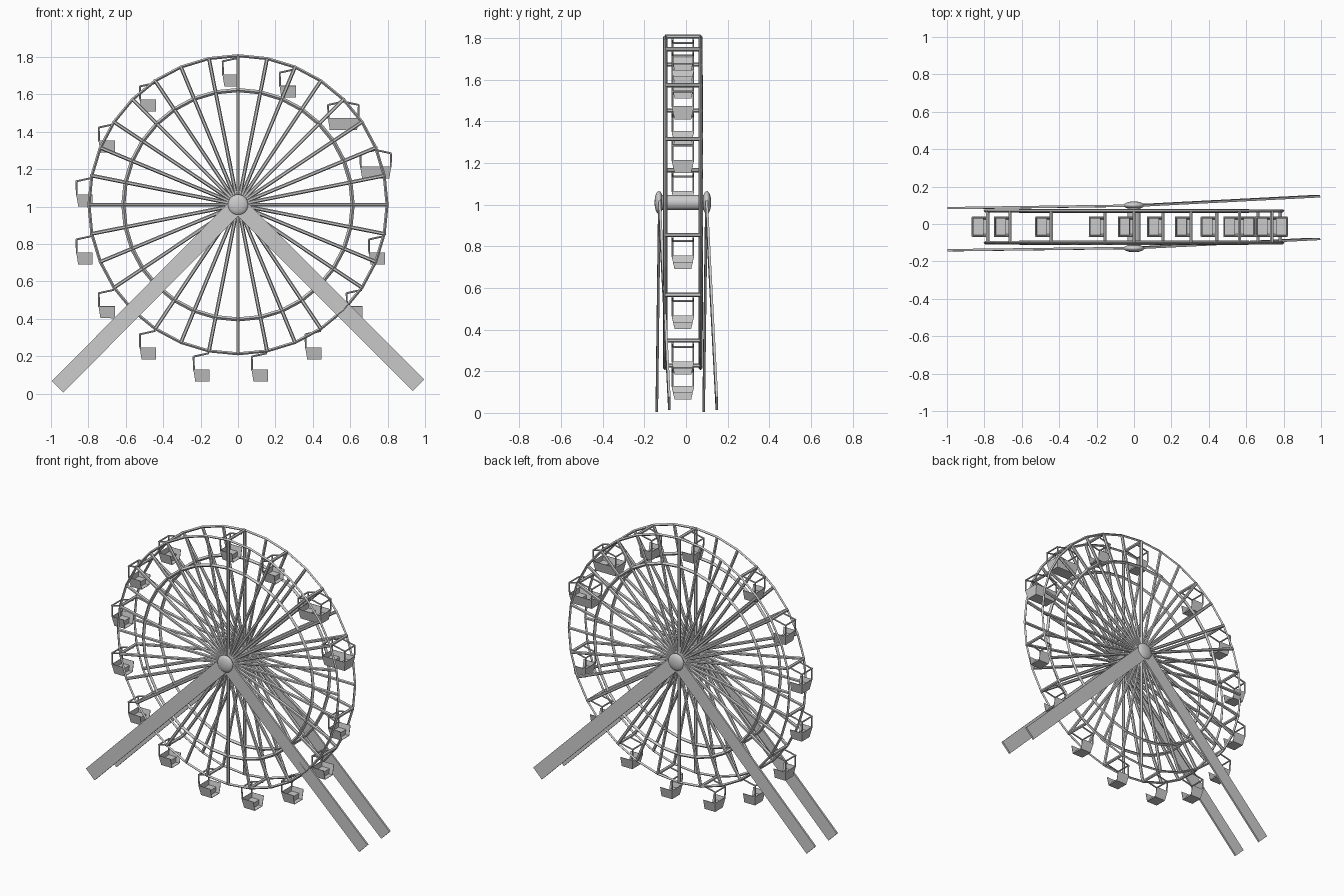
import bpy, bmesh, math
from mathutils import Vector, Matrix

if "Cube" in bpy.data.objects:
    bpy.data.objects.remove(bpy.data.objects["Cube"])

CZ, CY, HALF = 1.01, -0.015, 0.085      # wheel centre height, depth centre, half width
R_OUT, R_IN, N = 0.797, 0.613, 32


def finish(bm, name):
    bmesh.ops.recalc_face_normals(bm, faces=bm.faces)
    me = bpy.data.meshes.new(name)
    bm.to_mesh(me)
    bm.free()
    ob = bpy.data.objects.new(name, me)
    bpy.context.collection.objects.link(ob)
    return ob


def rod(bm, a, b, r, sides=6):
    a, b = Vector(a), Vector(b)
    d = b - a
    m = Matrix.Translation((a + b) / 2) @ d.to_track_quat('Z', 'Y').to_matrix().to_4x4()
    bmesh.ops.create_cone(bm, cap_ends=True, segments=sides, radius1=r, radius2=r,
                          depth=d.length, matrix=m)


def rim(angle, r, y):
    return Vector((r * math.cos(angle), y, CZ + r * math.sin(angle)))


def ring(bm, r, y, thick):
    # square-section hoop with 32 straight segments
    loops = []
    for i in range(N):
        a = 2 * math.pi * i / N
        loops.append([bm.verts.new(rim(a, r + dr * thick, y + dy * thick))
                      for dr, dy in ((1, 0), (0, 1), (-1, 0), (0, -1))])
    for i in range(N):
        p, q = loops[i], loops[(i + 1) % N]
        for k in range(4):
            bm.faces.new((p[k], p[(k + 1) % 4], q[(k + 1) % 4], q[k]))


# Two wheel frames: outer rim, inner ring, spokes
for name, y in (("front_wheel", CY - HALF), ("back_wheel", CY + HALF)):
    bm = bmesh.new()
    ring(bm, R_OUT, y, 0.008)
    ring(bm, R_IN, y, 0.011)
    for i in range(N):
        a = 2 * math.pi * i / N
        rod(bm, rim(a, 0.02, y), rim(a, R_OUT, y), 0.010)
    finish(bm, name)

# Axle and rounded hub caps
bm = bmesh.new()
rod(bm, (0, -0.135, CZ), (0, 0.105, CZ), 0.036, 24)
finish(bm, "axle")
for name, y in (("front_hub_cap", -0.13), ("back_hub_cap", 0.10)):
    bm = bmesh.new()
    bmesh.ops.create_uvsphere(bm, u_segments=24, v_segments=12, radius=1,
                              matrix=Matrix.Translation((0, y, CZ)) @ Matrix.Diagonal((0.055, 0.021, 0.055, 1)))
    cap = finish(bm, name)
    for p in cap.data.polygons:
        p.use_smooth = True

# Four splayed support legs (flat planks)
for name, y0, foot in (("front_left_leg", -0.128, (-0.965, -0.14, 0.036)),
                       ("front_right_leg", -0.128, (0.965, -0.08, 0.045)),
                       ("back_left_leg", 0.098, (-0.965, 0.085, 0.036)),
                       ("back_right_leg", 0.098, (0.965, 0.148, 0.045))):
    a, b = Vector((0, y0, CZ)), Vector(foot)
    d = (b - a).normalized()
    side = d.cross(Vector((0, 1, 0))).normalized()
    m = Matrix((side, d.cross(side), d)).transposed().to_4x4()
    m.translation = (a + b) / 2
    bm = bmesh.new()
    bmesh.ops.create_cube(bm, size=1, matrix=m @ Matrix.Diagonal((0.087, 0.012, (b - a).length, 1)))
    finish(bm, name)


def gondola(angle, flip, idx):
    c = rim(angle, R_OUT, CY)
    s = -1 if flip else 1

    def P(x, y, z):
        return c + Vector((s * x, y, z))

    # Tub: open top and open boarding side
    bm = bmesh.new()
    top = [bm.verts.new(P(x, y, -0.100)) for x, y in
           ((-0.082, -0.053), (0.004, -0.053), (0.004, 0.053), (-0.082, 0.053))]
    bot = [bm.verts.new(P(x, y, -0.163)) for x, y in
           ((-0.072, -0.039), (0.004, -0.039), (0.004, 0.039), (-0.072, 0.039))]
    bm.faces.new(bot)
    for k in (0, 2, 3):
        bm.faces.new((top[k], top[(k + 1) % 4], bot[(k + 1) % 4], bot[k]))
    # Bench inside the tub
    bench = [bm.verts.new(P(*p)) for p in
             ((-0.077, -0.045, -0.132), (-0.077, 0.045, -0.132), (-0.024, 0.045, -0.132),
              (-0.024, -0.045, -0.132), (-0.024, -0.039, -0.163), (-0.024, 0.039, -0.163))]
    bm.faces.new(bench[:4])
    bm.faces.new((bench[3], bench[2], bench[5], bench[4]))
    tub = finish(bm, f"gondola_tub_{idx}")
    mod = tub.modifiers.new("thickness", 'SOLIDIFY')
    mod.thickness = 0.003
    mod.offset = 0

    # Hanger: posts, roof arms and outer cross rail
    bm = bmesh.new()
    for y in (-0.05, 0.05):
        rod(bm, P(-0.080, y, -0.105), P(-0.082, y, -0.030), 0.005)
        rod(bm, P(-0.082, y, -0.030), P(0, y, -0.012), 0.005)
    rod(bm, P(-0.082, -0.053, -0.030), P(-0.082, 0.053, -0.030), 0.005)
    finish(bm, f"gondola_hanger_{idx}")

    # Cross bar joining both wheel frames
    if not flip:
        bm = bmesh.new()
        rod(bm, c + Vector((0, -HALF, 0)), c + Vector((0, HALF, 0)), 0.010)
        finish(bm, f"cross_bar_{idx}")


# Gondolas around the wheel, plus two reversed ones at upper right
angles = [123.75 + 22.5 * i for i in range(11)] + [90, 67.5, 45, 22.5]
for i, deg in enumerate(angles):
    gondola(math.radians(deg), False, i)
for i, deg in enumerate((45, 22.5)):
    gondola(math.radians(deg), True, len(angles) + i)
